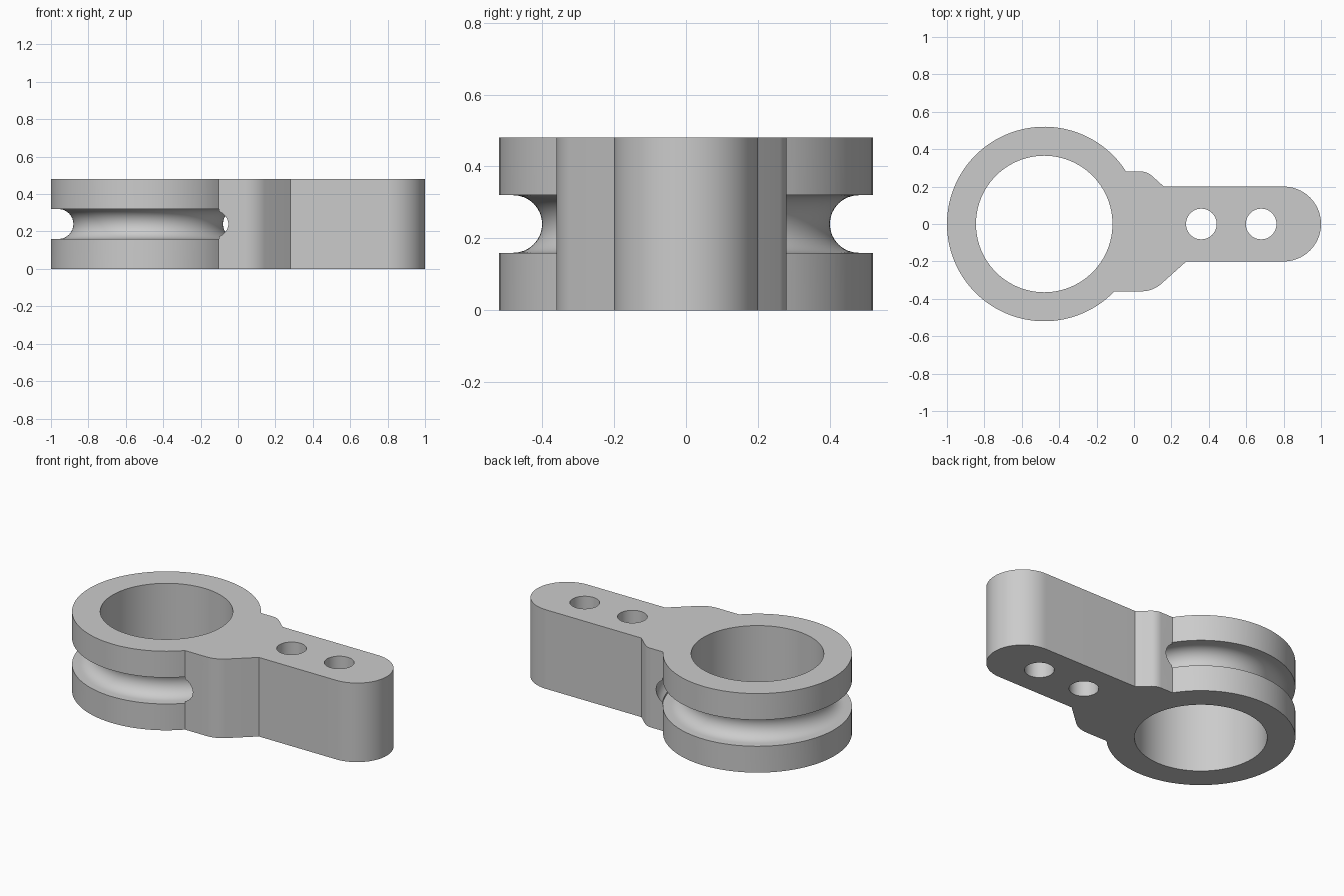
import bpy, bmesh, math
from math import sin, cos, pi, radians

if "Cube" in bpy.data.objects:
    bpy.data.objects.remove(bpy.data.objects["Cube"])

HEIGHT = 0.48
RING_X, RING_R, BORE_R = -0.48, 0.52, 0.365

grey = bpy.data.materials.new("plain_grey")
grey.diffuse_color = (0.6, 0.6, 0.6, 1)
grey.use_nodes = True
grey.node_tree.nodes["Principled BSDF"].inputs["Base Color"].default_value = grey.diffuse_color


def arc(cx, cy, r, a0, a1, n):
    """Points on an arc, angles in radians."""
    return [(cx + r * cos(a0 + (a1 - a0) * i / n),
             cy + r * sin(a0 + (a1 - a0) * i / n)) for i in range(n + 1)]


def finish(name, bm):
    bmesh.ops.recalc_face_normals(bm, faces=bm.faces)
    me = bpy.data.meshes.new(name)
    bm.to_mesh(me)
    bm.free()
    me.materials.append(grey)
    ob = bpy.data.objects.new(name, me)
    bpy.context.collection.objects.link(ob)
    return ob


def prism(name, pts, z0, z1):
    bm = bmesh.new()
    low = [bm.verts.new((x, y, z0)) for x, y in pts]
    top = [bm.verts.new((x, y, z1)) for x, y in pts]
    bm.faces.new(low[::-1])
    bm.faces.new(top)
    n = len(pts)
    for i in range(n):
        j = (i + 1) % n
        bm.faces.new((low[i], low[j], top[j], top[i]))
    return finish(name, bm)


def revolve(name, profile, n):
    """Closed (radius, z) profile swept fully around the ring axis."""
    bm = bmesh.new()
    rings = [[bm.verts.new((RING_X + r * cos(2 * pi * k / n), r * sin(2 * pi * k / n), z))
              for r, z in profile] for k in range(n)]
    m = len(profile)
    for k in range(n):
        a, b = rings[k], rings[(k + 1) % n]
        for i in range(m):
            j = (i + 1) % m
            bm.faces.new((a[i], b[i], b[j], a[j]))
    return finish(name, bm)


# Lever outline, counter-clockwise: ring, shoulders and round-ended arm
lo, hi, t = -0.36, 0.28, radians(40)
a_back = math.asin(hi / RING_R)
a_front = 2 * pi + math.asin(lo / RING_R)
outline = arc(RING_X, 0, RING_R, a_back, a_front, 100)
outline += arc(0.04, lo + 0.16, 0.16, -pi / 2, -pi / 2 + t, 8)
outline += [(0.28, -0.2)]
outline += arc(0.8, 0, 0.2, -pi / 2, pi / 2, 40)
outline += [(0.16, 0.2)]
outline += arc(0.04, hi - 0.08, 0.08, pi / 2 - t, pi / 2, 8)
lever = prism("ring_lever", outline, 0, HEIGHT)

# Bore and the two pin holes
cutters = [prism("hole_cutter", arc(x, 0, r, 0, 2 * pi, n)[:-1], -0.1, HEIGHT + 0.1)
           for x, r, n in ((RING_X, BORE_R, 96), (0.36, 0.082, 48), (0.68, 0.082, 48))]

# Round-bottomed groove, continuing as a tunnel through the shoulder block
mid, gr, gc, edge = HEIGHT / 2, 0.08, 0.48, RING_R + 0.002
a_edge = math.acos((edge - gc) / gr)
profile = arc(gc, mid, gr, pi / 2, 3 * pi / 2, 16)
profile += [(edge, mid - gr)]
profile += arc(gc, mid, gr, -a_edge, a_edge, 10)
profile += [(edge, mid + gr)]
cutters.append(revolve("groove_cutter", profile, 128))

# Cut everything, then shade the curved walls smooth
bpy.context.view_layer.objects.active = lever
lever.select_set(True)
for c in cutters:
    mod = lever.modifiers.new("cut", 'BOOLEAN')
    mod.operation = 'DIFFERENCE'
    mod.solver = 'EXACT'
    mod.object = c
    bpy.ops.object.modifier_apply(modifier=mod.name)
    bpy.data.objects.remove(c)
bpy.ops.object.shade_smooth_by_angle(angle=radians(30))
